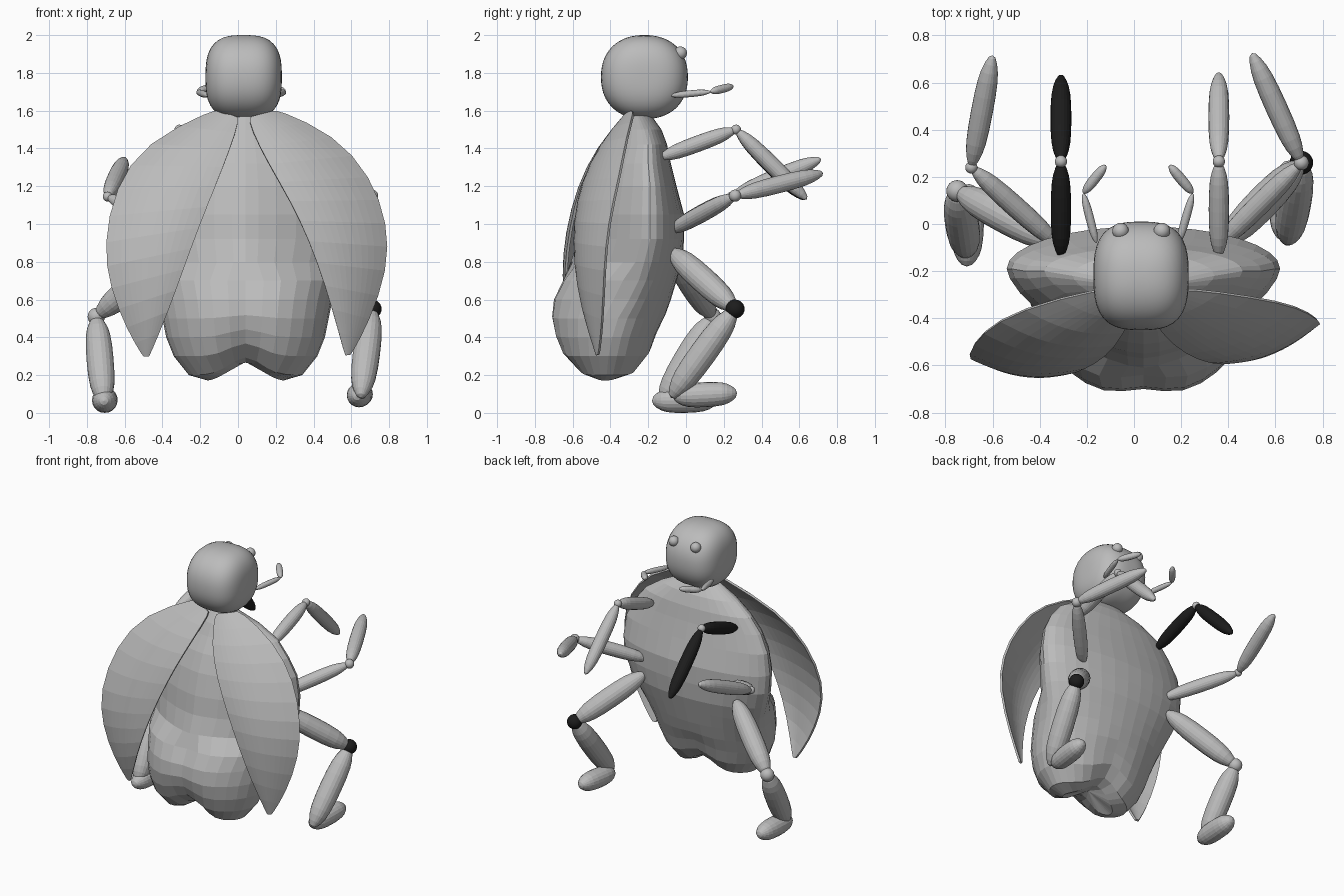
import bpy, math
from mathutils import Vector

if "Cube" in bpy.data.objects:
    bpy.data.objects.remove(bpy.data.objects["Cube"])


def material(name, value):
    m = bpy.data.materials.new(name)
    m.diffuse_color = (value, value, value, 1)
    m.use_nodes = True
    m.node_tree.nodes["Principled BSDF"].inputs["Base Color"].default_value = m.diffuse_color
    return m


GREY = material("shell grey", 0.50)
BLACK = material("black", 0.012)


def make(name, verts, faces, mat=GREY, smooth=False):
    me = bpy.data.meshes.new(name)
    me.from_pydata([tuple(v) for v in verts], [], faces)
    me.materials.append(mat)
    me.update()
    ob = bpy.data.objects.new(name, me)
    bpy.context.collection.objects.link(ob)
    for p in me.polygons:
        p.use_smooth = smooth
    return ob


def loft(name, rings, start, end, mat=GREY, smooth=False):
    """Skin a list of equal closed rings and close both ends with a point."""
    n = len(rings[0])
    verts = [v for r in rings for v in r] + [start, end]
    faces = []
    for i in range(len(rings) - 1):
        for j in range(n):
            k = (j + 1) % n
            faces.append((i * n + j, i * n + k, (i + 1) * n + k, (i + 1) * n + j))
    s, e, last = len(verts) - 2, len(verts) - 1, (len(rings) - 1) * n
    for j in range(n):
        k = (j + 1) % n
        faces += [(s, k, j), (e, last + j, last + k)]
    return make(name, verts, faces, mat, smooth)


def ball(name, c, r, mat=GREY, box=2.0, n=24):
    """Ellipsoid; box above 2 flattens the sides facing x."""
    c, r = Vector(c), (Vector((r, r, r)) if isinstance(r, float) else Vector(r))

    def pt(th, ph):
        d = (math.sin(th) * math.cos(ph), math.sin(th) * math.sin(ph), math.cos(th))
        yz = (abs(d[1]) ** 2.25 + abs(d[2]) ** 2.25) ** (1 / 2.25) if box > 2 else math.hypot(d[1], d[2])
        k = (abs(d[0]) ** box + yz ** box) ** (-1 / box)
        return c + Vector([q * k * s for q, s in zip(d, r)])
    rings = [[pt(math.pi * (1 - i / n), math.tau * j / (2 * n)) for j in range(2 * n)]
             for i in range(1, n)]
    return loft(name, rings, pt(math.pi, 0), pt(0, 0), mat, True)


def spindle(name, a, b, r, mat=GREY, n=20):
    """Limb segment: a barrel with blunt tapered ends."""
    a, b = Vector(a), Vector(b)
    rot = (b - a).to_track_quat('Z', 'Y')
    profile = [(.02, .32), (.07, .56), (.14, .77), (.22, .9), (.35, .98), (.5, 1),
               (.65, .98), (.78, .9), (.86, .77), (.93, .56), (.98, .32)]
    rings = [[a + (b - a) * t + rot @ Vector((r * s * math.cos(math.tau * j / n),
                                               r * s * math.sin(math.tau * j / n), 0))
              for j in range(n)] for t, s in profile]
    return loft(name, rings, a, b, mat)


# body: egg with a flat belly ridge, turning into a two-lobed abdomen below
CX = 0.04
# z, half width, front y, side ridge y, back y
sections = [(.165, .20, -.33, -.43, -.52), (.20, .30, -.25, -.42, -.59),
            (.30, .38, -.18, -.41, -.68), (.40, .42, -.15, -.39, -.72),
            (.50, .44, -.11, -.36, -.74), (.60, .46, -.08, -.30, -.73),
            (.70, .49, -.05, -.25, -.68), (.80, .53, -.02, -.22, -.61),
            (.92, .57, -.01, -.19, -.57), (1.05, .58, -.01, -.19, -.55),
            (1.2, .56, -.05, -.19, -.51), (1.32, .50, -.08, -.20, -.46),
            (1.42, .42, -.10, -.20, -.40), (1.5, .30, -.13, -.22, -.36),
            (1.57, .14, -.18, -.25, -.31)]
N = 32
rings = []
for z, w, yf, ys, yb in sections:
    ring = []
    for j in range(N):
        a = math.tau * j / N
        c, s = math.cos(a), math.sin(a)
        y = ys + (yf - ys) * s
        if s < 0:  # the upper back is more wedge-shaped
            p = 1.3 if z > .75 else 1.0
            c = math.copysign(abs(c) ** p, c)
            y = ys + (yb - ys) * abs(s) ** p
        x = w * c
        notch = math.exp(-(x / .12) ** 2)
        low = max(0, 1 - (z - .17) / .4)
        if s < 0 and z < .75:
            y += .04 * notch
        ring.append(Vector((CX + x, y, z + .1 * notch * low)))
    rings.append(ring)
loft("body", rings, Vector((CX, -.42, .27)), Vector((CX, -.25, 1.59)))

# head and eyes
ball("head", (.03, -.22, 1.778), (.202, .23, .222), box=2.9)
for side, x in (("left", -.057), ("right", .118)):
    ball(side + "_eye", (x, -.03, 1.905), .035, n=12)

# feelers beside the mouth
for side, pts in (("left", [(-.16, -.08, 1.68), (-.215, .13, 1.70), (-.12, .25, 1.73)]),
                  ("right", [(.19, -.08, 1.68), (.25, .13, 1.70), (.15, .25, 1.73)])):
    spindle(side + "_feeler_base", pts[0], pts[1], .018)
    spindle(side + "_feeler_tip", pts[1], pts[2], .022)


# wings: curved shells between an inner and an outer edge
def wing(name, rows, cols=6):
    verts, faces = [], []
    for inner, outer in rows:
        a, b = Vector(inner), Vector(outer)
        for j in range(cols + 1):
            t = j / cols
            p = a.lerp(b, t)
            p.y -= .38 * (b - a).length * t * (1 - t)
            verts.append(p)
    c = cols + 1
    for i in range(len(rows) - 1):
        for j in range(cols):
            k = i * c + j
            faces.append((k, k + 1, k + c + 1, k + c))
    ob = make(name, verts, faces)
    sub = ob.modifiers.new("round", 'SUBSURF')
    sub.levels = sub.render_levels = 1
    sol = ob.modifiers.new("thickness", 'SOLIDIFY')
    sol.thickness, sol.offset = .014, 0
    return ob


wing("left_wing", [
    ((.01, -.33, 1.56), (-.13, -.27, 1.60)),
    ((-.04, -.46, 1.40), (-.49, -.36, 1.43)),
    ((-.12, -.56, 1.20), (-.65, -.46, 1.19)),
    ((-.21, -.61, .98), (-.71, -.56, .89)),
    ((-.29, -.64, .76), (-.675, -.58, .66)),
    ((-.37, -.63, .54), (-.585, -.57, .44)),
    ((-.47, -.55, .30), (-.50, -.545, .30))])
wing("right_wing", [
    ((.05, -.33, 1.56), (.21, -.27, 1.60)),
    ((.11, -.46, 1.41), (.51, -.31, 1.47)),
    ((.22, -.55, 1.22), (.70, -.35, 1.25)),
    ((.33, -.59, 1.02), (.79, -.41, 1.0)),
    ((.42, -.59, .80), (.79, -.43, .76)),
    ((.50, -.55, .55), (.69, -.44, .48)),
    ((.565, -.47, .305), (.595, -.46, .31))])


# limbs: name, joints, segment radius, knee radius, limb colour, knee colour
limbs = [
    ("left_upper_arm", [(-.31, -.14, 1.35), (-.31, .265, 1.50), (-.31, .63, 1.13)],
     .043, .026, BLACK, GREY),
    ("right_upper_arm", [(.36, -.14, 1.35), (.36, .265, 1.50), (.36, .64, 1.13)],
     .043, .026, GREY, GREY),
    ("left_lower_arm", [(-.32, -.09, .96), (-.69, .24, 1.145), (-.60, .715, 1.345)],
     .045, .026, GREY, GREY),
    ("right_lower_arm", [(.36, -.09, .96), (.71, .26, 1.15), (.50, .725, 1.27)],
     .045, .032, GREY, GREY),
    ("left_leg", [(-.34, -.08, .86), (-.75, .14, .51), (-.71, -.13, .05)],
     .07, .046, GREY, GREY),
    ("right_leg", [(.38, -.08, .86), (.71, .26, .55), (.65, -.08, .08)],
     .07, .05, GREY, BLACK),
]
for name, (a, b, c), r, kr, mat, knee in limbs:
    spindle(name + "_inner", a, b, r, mat)
    ball(name + "_joint", b, kr, knee, n=12)
    spindle(name + "_outer", b, c, r * 1.03, mat)

# feet
spindle("left_foot", (-.71, -.18, .064), (-.70, .17, .072), .068)
spindle("right_foot", (.63, -.07, .088), (.66, .27, .105), .066)
